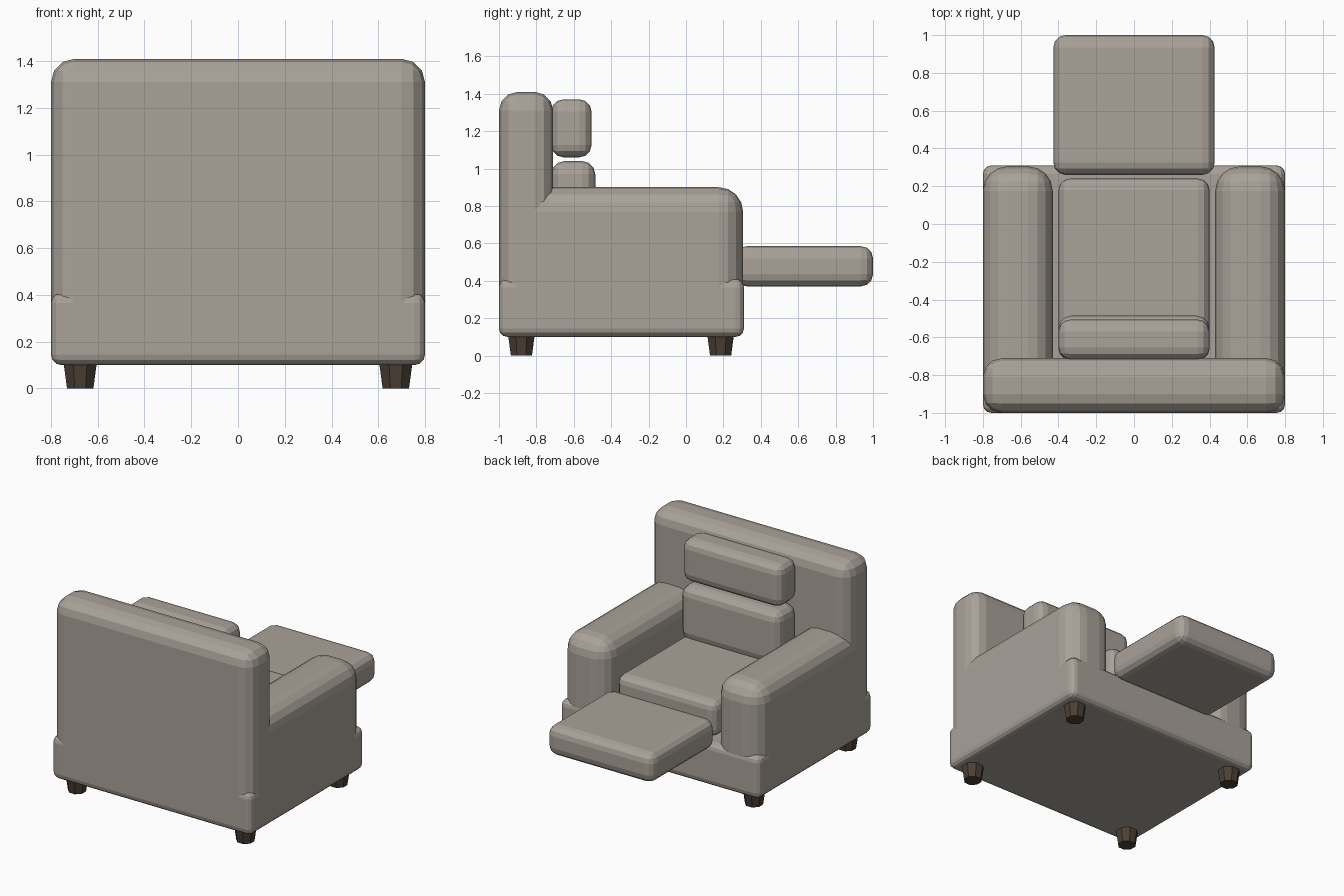
import bpy, bmesh, math
from mathutils import Matrix

if "Cube" in bpy.data.objects:
    bpy.data.objects.remove(bpy.data.objects["Cube"])


def finish(bm, name, mat=None):
    mesh = bpy.data.meshes.new(name)
    bm.to_mesh(mesh)
    bm.free()
    obj = bpy.data.objects.new(name, mesh)
    bpy.context.collection.objects.link(obj)
    mesh.materials.append(mat or fabric)
    return obj


def soft_box(name, x, y, z, radius, segments=3):
    """Box spanning the given ranges with rounded edges."""
    bm = bmesh.new()
    size = [b - a for a, b in (x, y, z)]
    mid = [(a + b) / 2 for a, b in (x, y, z)]
    bmesh.ops.create_cube(bm, size=1, matrix=Matrix.Translation(mid) @ Matrix.Diagonal((*size, 1)))
    obj = finish(bm, name)
    bevel = obj.modifiers.new("rounding", 'BEVEL')
    bevel.width = radius
    bevel.segments = segments
    bevel.limit_method = 'NONE'
    return obj


def material(name, color):
    mat = bpy.data.materials.new(name)
    mat.diffuse_color = color
    mat.use_nodes = True
    mat.node_tree.nodes["Principled BSDF"].inputs["Base Color"].default_value = mat.diffuse_color
    return mat


fabric = material("fabric", (0.40, 0.36, 0.32, 1))
wood = material("dark_wood", (0.07, 0.05, 0.035, 1))

# Body
soft_box("base", (-0.8, 0.8), (-1.0, 0.31), (0.10, 0.41), 0.045)
soft_box("backrest", (-0.8, 0.8), (-1.0, -0.71), (0.13, 1.41), 0.10)
for side, name in ((-1, "left_arm"), (1, "right_arm")):
    x = sorted((side * 0.43, side * 0.8))
    soft_box(name, x, (-0.98, 0.305), (0.13, 0.90), 0.13, 4)

# Cushions
soft_box("seat_cushion", (-0.4, 0.4), (-0.72, 0.24), (0.41, 0.67), 0.06)
soft_box("lumbar_cushion", (-0.4, 0.4), (-0.72, -0.485), (0.64, 1.04), 0.07)
soft_box("head_cushion", (-0.4, 0.4), (-0.72, -0.505), (1.06, 1.37), 0.065)
soft_box("footrest", (-0.427, 0.427), (0.26, 1.0), (0.37, 0.585), 0.065)

# Tapered octagonal feet
for y, end in ((-0.88, "back"), (0.185, "front")):
    for x, side in ((-0.675, "left"), (0.675, "right")):
        bm = bmesh.new()
        place = Matrix.Translation((x, y, 0.055)) @ Matrix.Rotation(math.pi / 8, 4, 'Z')
        bmesh.ops.create_cone(bm, cap_ends=True, segments=8, radius1=0.061,
                              radius2=0.077, depth=0.11, matrix=place)
        finish(bm, f"{end}_{side}_foot", wood)
